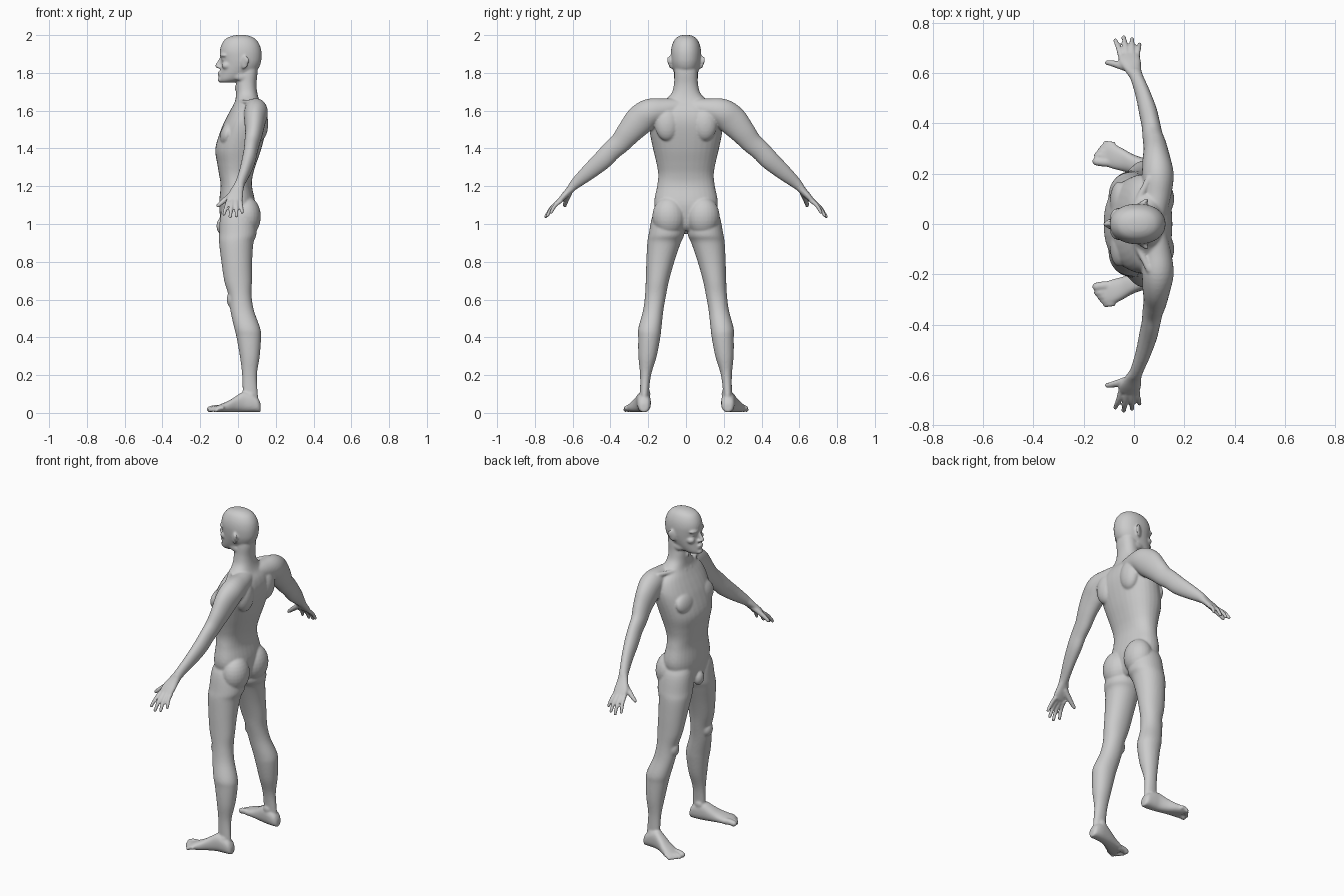
import bpy, bmesh, math
from mathutils import Vector, Matrix

bm = bmesh.new()
X, Y, Z = Vector((1, 0, 0)), Vector((0, 1, 0)), Vector((0, 0, 1))


def spline(a, b, c, d, t):
    return 0.5 * (2 * b + (c - a) * t + (2 * a - 5 * b + 4 * c - d) * t * t
                  + (3 * b - a - 3 * c + d) * t ** 3)


def loft(rings, ref=X, side=None, power=2.0, n=32, steps=5):
    """Closed smooth skin through (x, y, z, radius_u, radius_v) rings."""
    pts = []
    for i in range(len(rings) - 1):
        q = [rings[max(0, min(len(rings) - 1, i + k))] for k in (-1, 0, 1, 2)]
        for s in range(steps):
            pts.append([spline(*v, s / steps) for v in zip(*q)])
    pts.append(list(rings[-1]))
    loops = []
    for i, p in enumerate(pts):
        u, v = ref, side
        if side is None:
            t = (Vector(pts[min(i + 1, len(pts) - 1)][:3]) - Vector(pts[max(i - 1, 0)][:3])).normalized()
            u = (ref - t * ref.dot(t)).normalized()
            v = t.cross(u)
        loop = []
        for k in range(n):
            a = 2 * math.pi * k / n
            c, s = math.cos(a), math.sin(a)
            cu = math.copysign(abs(c) ** (2 / power), c)
            sv = math.copysign(abs(s) ** (2 / power), s)
            loop.append(bm.verts.new(Vector(p[:3]) + u * cu * p[3] + v * sv * p[4]))
        loops.append(loop)
    for a, b in zip(loops, loops[1:]):
        for k in range(n):
            bm.faces.new((a[k], a[(k + 1) % n], b[(k + 1) % n], b[k]))
    bm.faces.new(loops[0][::-1])
    bm.faces.new(loops[-1])


def ball(c, r, rot=(0, 0, 0)):
    m = Matrix.Translation(c)
    for angle, axis in zip(rot, "XYZ"):
        m = m @ Matrix.Rotation(angle, 4, axis)
    bmesh.ops.create_uvsphere(bm, u_segments=24, v_segments=14, radius=1,
                              matrix=m @ Matrix.Diagonal((*r, 1)))


def digit(points, r0, r1):
    """Finger or toe: tapered tube with a round tip."""
    k = len(points) - 1
    rr = [r0 + (r1 - r0) * i / k for i in range(k + 1)]
    loft([(*p, r, r) for p, r in zip(points, rr)], ref=Vector((.7, .5, .5)), n=14, steps=4)
    ball(points[-1], (r1, r1, r1))


def upright(rows, power=2.0):
    """Loft along z from (z, x_front, x_back, y_inner, y_outer) rows."""
    loft([((f + b) / 2, (i + o) / 2, z, (b - f) / 2, (o - i) / 2) for z, f, b, i, o in rows],
         X, Y, power)


# ---- Limbs of the +y side, mirrored afterwards ----
# leg
upright([(1.12, -.06, .07, .03, .13), (1.05, -.092, .09, .01, .175), (.95, -.1, .098, .008, .197),
         (.9, -.1, .082, .028, .205), (.8, -.088, .075, .062, .21), (.7, -.073, .074, .09, .213),
         (.62, -.05, .072, .106, .217), (.54, -.04, .085, .12, .228), (.45, -.02, .117, .13, .252),
         (.4, -.008, .122, .136, .253), (.3, .01, .115, .155, .252), (.2, .022, .1, .185, .243),
         (.1, .025, .105, .197, .243), (.03, .03, .108, .2, .243)], 2.1)
ball((-.03, .162, .6), (.03, .035, .045))           # kneecap
ball((.055, .2, .1), (.022, .012, .022))            # inner ankle
ball((.065, .24, .085), (.022, .012, .022))         # outer ankle
ball((.045, .09, 1.04), (.076, .088, .105))         # buttock
# foot: (x, y, half width, height)
foot = [(.12, .222, .018, .045), (.105, .222, .032, .075), (.07, .223, .037, .1), (.03, .228, .037, .108),
        (-.01, .24, .04, .085), (-.05, .257, .046, .06), (-.09, .271, .05, .043), (-.115, .276, .045, .032)]
loft([(x, y, .004 + h / 2, w, h / 2) for x, y, w, h in foot], Y, Z, 2.4)
# toes
digit([(-.09, .244, .022), (-.125, .246, .024), (-.149, .249, .019)], .019, .017)
for i in range(4):
    y = .272 + i * .0155
    x = -.15 + i * .012
    digit([(-.09 + i * .005, y - .004, .025), (x + .02, y, .026), (x, y + .002, .014)], .012, .0105)

# shoulder and arm
loft([(.075, .03, 1.615, .05, .05), (.09, .11, 1.605, .056, .06), (.095, .19, 1.59, .063, .074),
      (.09, .245, 1.548, .057, .079), (.085, .30, 1.487, .047, .067), (.075, .345, 1.433, .041, .057),
      (.067, .395, 1.388, .037, .053), (.056, .445, 1.336, .036, .051), (.036, .515, 1.275, .03, .042),
      (.014, .575, 1.223, .026, .031), (.004, .602, 1.197, .027, .024)])
# palm
loft([(.008, .59, 1.21, .025, .025), (-.004, .617, 1.178, .033, .02), (-.014, .645, 1.148, .042, .017),
      (-.02, .668, 1.124, .041, .013)], power=2.4)
# fingers and thumb
for x0, x1, y0, y1, z1 in ((-.05, -.074, .66, .73, 1.052), (-.03, -.041, .668, .743, 1.038),
                           (-.009, -.008, .668, .735, 1.043), (.011, .022, .66, .714, 1.062)):
    z0 = 1.125
    digit([(x0, y0, z0), ((x0 + x1) / 2, (y0 + y1) / 2 + .005, (z0 + z1) / 2 + .006), (x1, y1, z1)], .0125, .0095)
digit([(-.015, .618, 1.168), (-.055, .63, 1.138), (-.085, .638, 1.114), (-.106, .642, 1.097)], .018, .0105)

# chest muscle and shoulder blade
ball((-.058, .085, 1.475), (.036, .085, .065), (0, .25, 0))
ball((.115, .1, 1.53), (.045, .065, .09))
# collar bone
digit([(-.012, .02, 1.635), (.015, .09, 1.645), (.06, .18, 1.645)], .012, .014)
# ear
ball((.036, .084, 1.855), (.021, .008, .036), (-.15, .2, .35))
ball((.045, .092, 1.865), (.014, .007, .022), (-.15, .2, .35))
# cheekbone, brow and side of the jaw
ball((-.06, .043, 1.838), (.026, .022, .02))
ball((-.078, .032, 1.893), (.017, .032, .011), (0, 0, -.3))
ball((-.074, .032, 1.872), (.013, .014, .011))
ball((-.005, .046, 1.79), (.05, .014, .027), (0, .35, .25))
# nostril
ball((-.1, .011, 1.831), (.011, .009, .008))

half = bm.verts[:] + bm.edges[:] + bm.faces[:]
copy = bmesh.ops.duplicate(bm, geom=half)["geom"]
for v in copy:
    if isinstance(v, bmesh.types.BMVert):
        v.co.y *= -1

# ---- Centre parts ----
# torso and neck
upright([(z, f, b, -w, w) for z, f, b, w in (
    (.965, -.07, .05, .06), (1.0, -.088, .075, .13), (1.1, -.1, .092, .168), (1.2, -.092, .074, .153),
    (1.26, -.1, .079, .147), (1.32, -.11, .097, .156), (1.4, -.12, .124, .175), (1.5, -.09, .148, .194),
    (1.56, -.063, .152, .195), (1.61, -.036, .14, .175), (1.65, -.016, .116, .12), (1.69, -.01, .103, .078),
    (1.74, -.008, .098, .064), (1.8, 0, .103, .061), (1.85, .01, .1, .055))], 2.25)
# head
upright([(z, f, b, -w, w) for z, f, b, w in (
    (2.001, .005, .03, .012), (1.996, -.03, .06, .034), (1.98, -.066, .092, .057), (1.95, -.087, .114, .073),
    (1.915, -.096, .124, .08), (1.88, -.092, .125, .08), (1.85, -.088, .12, .077), (1.82, -.093, .106, .07),
    (1.79, -.097, .075, .06), (1.765, -.1, .03, .047), (1.75, -.094, -.02, .03))], 2.15)
# nose, lips, chin
digit([(-.085, 0, 1.885), (-.097, 0, 1.86), (-.11, 0, 1.837)], .008, .012)
ball((-.096, 0, 1.803), (.014, .024, .0065))
ball((-.095, 0, 1.79), (.013, .021, .007))
ball((-.09, 0, 1.763), (.018, .024, .015))
# groin
ball((-.085, 0, .99), (.029, .034, .045))
# throat
ball((-.008, 0, 1.72), (.01, .012, .02))

# ---- Fuse everything into one smooth skin ----
bmesh.ops.recalc_face_normals(bm, faces=bm.faces[:])
mesh = bpy.data.meshes.new("human_body")
bm.to_mesh(mesh)
bm.free()
body = bpy.data.objects.new("human_body", mesh)
bpy.context.collection.objects.link(body)
remesh = body.modifiers.new("fuse", 'REMESH')
remesh.mode = 'VOXEL'
remesh.voxel_size = .0055
remesh.use_smooth_shade = True
soften = body.modifiers.new("soften", 'SMOOTH')
soften.factor = .5
soften.iterations = 7
